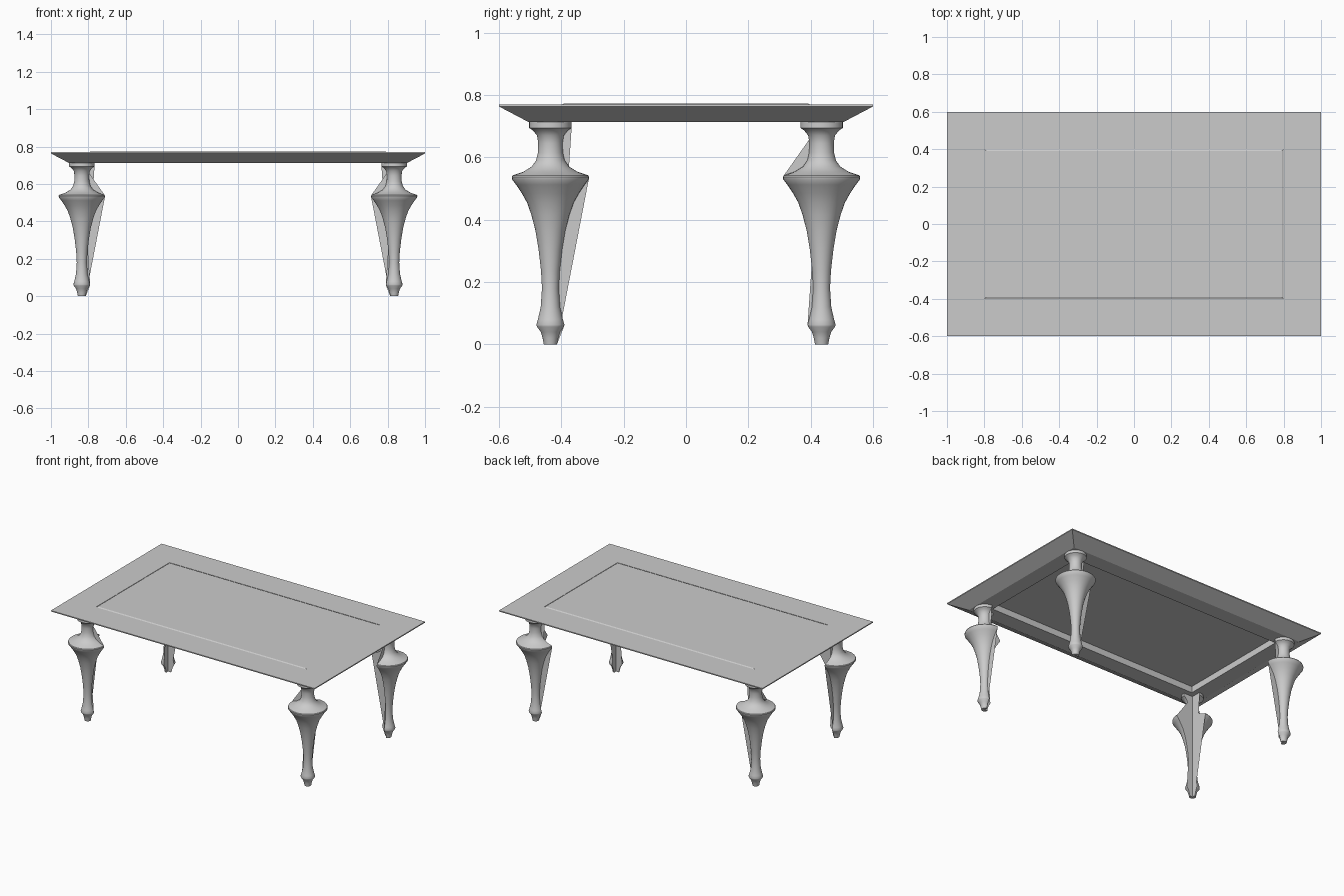
import bpy, bmesh
from math import sin, cos, radians

if "Cube" in bpy.data.objects:
    bpy.data.objects.remove(bpy.data.objects["Cube"])

# Half profile of a turned leg (radius, z), top axis point to bottom axis point
PROFILE = [(0, .713), (.068, .713), (.068, .694), (.056, .686), (.043, .67),
           (.039, .645), (.040, .615), (.046, .59), (.060, .57), (.088, .553),
           (.121, .542), (.124, .537), (.123, .529), (.110, .512), (.092, .485),
           (.075, .455), (.061, .415), (.048, .365), (.038, .305), (.030, .235),
           (.027, .18), (.031, .12), (.040, .08), (.045, .063), (.043, .056),
           (.031, .04), (.025, .02), (.021, 0), (0, 0)]
LEG_X, LEG_Y = .835, .435
STEPS = 27


def finish(name, bm, smooth):
    bmesh.ops.recalc_face_normals(bm, faces=bm.faces)
    me = bpy.data.meshes.new(name)
    bm.to_mesh(me)
    bm.free()
    ob = bpy.data.objects.new(name, me)
    bpy.context.collection.objects.link(ob)
    if smooth:
        bpy.ops.object.select_all(action='DESELECT')
        ob.select_set(True)
        bpy.context.view_layer.objects.active = ob
        bpy.ops.object.shade_smooth_by_angle(angle=radians(35))
    return ob


def fan(bm, loop, start):
    """Cap a profile with triangles radiating from one of its points."""
    ring = loop[start:] + loop[:start]
    for a, b in zip(ring[1:], ring[2:]):
        bm.faces.new((ring[0], a, b))


def leg(name, sx, sy):
    """Three-quarter turned leg, open quadrant facing the table centre."""
    bm = bmesh.new()
    cx, cy = sx * LEG_X, sy * LEG_Y
    top = bm.verts.new((cx, cy, PROFILE[0][1]))
    bottom = bm.verts.new((cx, cy, PROFILE[-1][1]))
    cols = []
    for i in range(STEPS + 1):
        a = radians(90 + 270 * i / STEPS)
        mid = [bm.verts.new((cx - sx * r * cos(a), cy - sy * r * sin(a), z))
               for r, z in PROFILE[1:-1]]
        cols.append([top] + mid + [bottom])
    for c, d in zip(cols, cols[1:]):
        for j in range(len(c) - 1):
            quad = [c[j], c[j + 1], d[j + 1], d[j]]
            bm.faces.new(list(dict.fromkeys(quad)))
    # flat cut faces: one fans from the foot corner, the other from the top
    foot = len(PROFILE) - 2
    fan(bm, cols[0], foot if sy < 0 else 0)
    fan(bm, cols[-1], 0 if sy < 0 else foot)
    return finish(name, bm, True)


def rect_loops(name, loops, closed):
    """Skin rectangles (half x, half y, z); closed joins last to first."""
    bm = bmesh.new()
    rows = [[bm.verts.new((u * x, v * y, z))
             for u, v in ((-1, -1), (1, -1), (1, 1), (-1, 1))]
            for x, y, z in loops]
    pairs = list(zip(rows, rows[1:]))
    if closed:
        pairs.append((rows[-1], rows[0]))
    else:
        bm.faces.new(rows[0])
        bm.faces.new(rows[-1])
    for a, b in pairs:
        for k in range(4):
            n = (k + 1) % 4
            bm.faces.new((a[k], a[n], b[n], b[k]))
    return finish(name, bm, False)


# Mitred frame with undercut outer edge
rect_loops("top_frame", [(1, .6, .77), (1, .6, .763), (.905, .505, .713),
                         (.8, .4, .713), (.8, .4, .77)], True)
# Centre panel with a small chamfer, underside recessed in the frame
rect_loops("top_panel", [(.8, .4, .756), (.8, .4, .768), (.79, .39, .773)], False)

# Legs
for sy, row in ((-1, "front"), (1, "back")):
    for sx, side in ((-1, "left"), (1, "right")):
        leg(f"{row}_{side}_leg", sx, sy)
